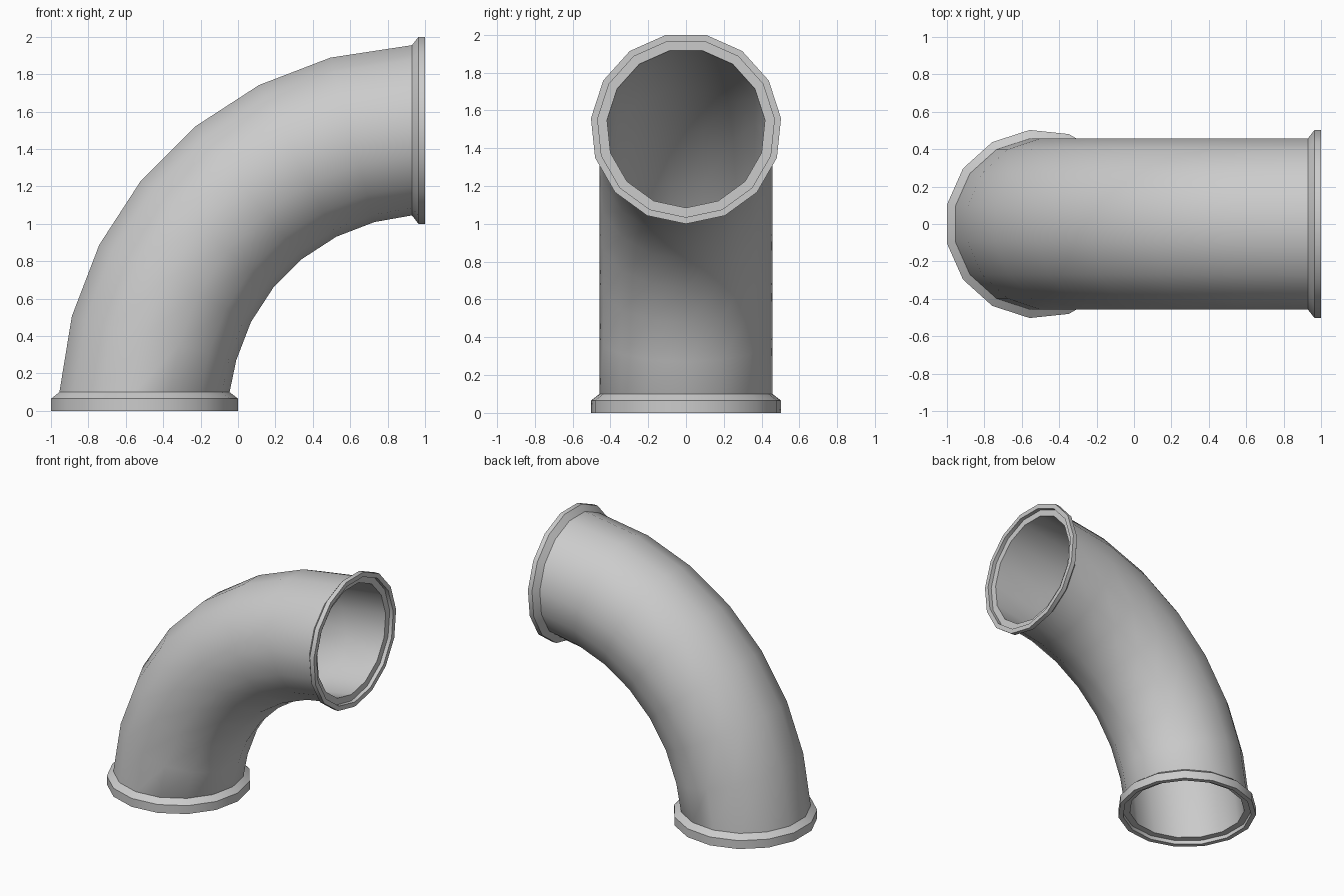
import bpy
import bmesh
from math import sin, cos, pi, radians
from mathutils import Vector

if "Cube" in bpy.data.objects:
    bpy.data.objects.remove(bpy.data.objects["Cube"])

SIDES = 15
BEND = 1.505            # centreline radius, bend centre at x = 1, z = 0
PIPE, BORE = 0.46, 0.42
RIM, LIP = 0.5055, 0.47

grey = bpy.data.materials.new("light_grey")
grey.use_nodes = True
grey.diffuse_color = (0.6, 0.6, 0.6, 1)
grey.node_tree.nodes["Principled BSDF"].inputs["Base Color"].default_value = (0.6, 0.6, 0.6, 1)


def ring(angle, radius, shift=0.0):
    """Points of one cross-section at an angle along the bend."""
    a = radians(angle)
    out = Vector((-cos(a), 0, sin(a)))
    along = Vector((sin(a), 0, cos(a)))
    side = Vector((0, 1, 0))
    centre = Vector((1, 0, 0)) + out * BEND + along * shift
    turns = [2 * pi * i / SIDES for i in range(SIDES)]
    return [centre + radius * (side * sin(t) - out * cos(t)) for t in turns]


def loft(name, rings):
    """Skin a closed loop of cross-sections."""
    bm = bmesh.new()
    loops = [[bm.verts.new(p) for p in r] for r in rings]
    for k, low in enumerate(loops):
        high = loops[(k + 1) % len(loops)]
        for i in range(SIDES):
            j = (i + 1) % SIDES
            bm.faces.new((low[i], low[j], high[j], high[i]))
    bmesh.ops.recalc_face_normals(bm, faces=bm.faces)
    mesh = bpy.data.meshes.new(name)
    bm.to_mesh(mesh)
    bm.free()
    mesh.materials.append(grey)
    obj = bpy.data.objects.new(name, mesh)
    bpy.context.collection.objects.link(obj)
    bpy.ops.object.select_all(action='DESELECT')
    obj.select_set(True)
    bpy.context.view_layer.objects.active = obj
    bpy.ops.object.shade_smooth_by_angle(angle=radians(28))


# Curved pipe with outer wall and bore
steps = range(15, 76, 12)
outer = [ring(0, PIPE, 0.1)] + [ring(a, PIPE) for a in steps] + [ring(90, PIPE, -0.07)]
inner = [ring(0, BORE, 0.03)] + [ring(a, BORE) for a in steps] + [ring(90, BORE, -0.03)]
loft("pipe_bend", outer + inner[::-1])

# Flanges: sloped collar, straight rim, flat lip and recessed step
for name, angle, sign, collar in (("bottom_flange", 0, 1, 0.1), ("side_flange", 90, -1, 0.07)):
    profile = [(PIPE, collar), (RIM, collar - 0.035), (RIM, 0), (LIP, 0), (LIP, 0.03), (BORE, 0.03)]
    loft(name, [ring(angle, r, sign * d) for r, d in profile])
